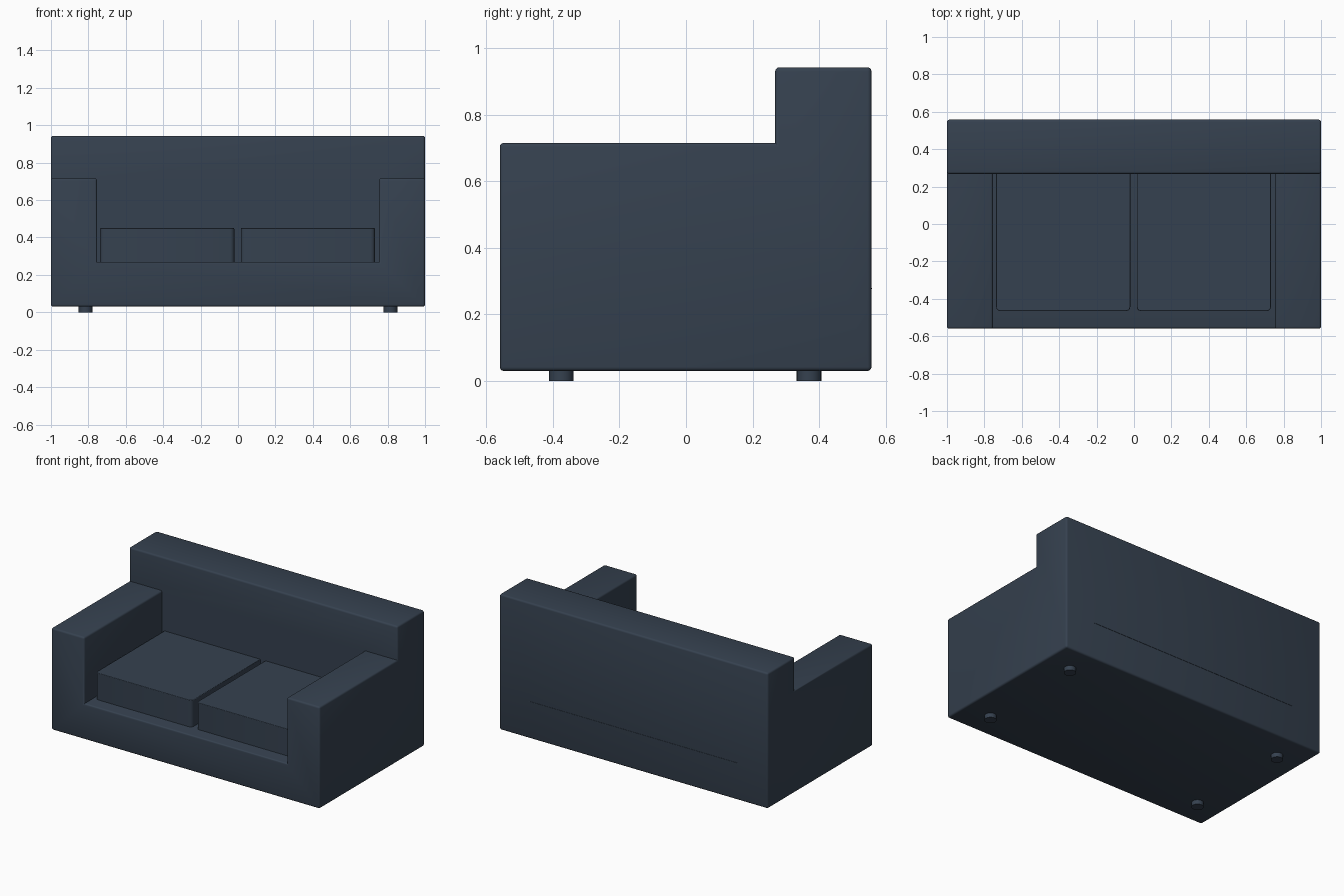
import bpy
import bmesh
from mathutils import Matrix

cube = bpy.data.objects.get("Cube")
if cube:
    bpy.data.objects.remove(cube, do_unlink=True)

# Single upholstery colour
fabric = bpy.data.materials.new("slate blue fabric")
fabric.use_nodes = True
colour = (0.036, 0.053, 0.079, 1)
fabric.diffuse_color = colour
fabric.node_tree.nodes["Principled BSDF"].inputs["Base Color"].default_value = colour


def add_object(name, bm):
    bmesh.ops.recalc_face_normals(bm, faces=bm.faces)
    mesh = bpy.data.meshes.new(name)
    bm.to_mesh(mesh)
    bm.free()
    mesh.materials.append(fabric)
    obj = bpy.data.objects.new(name, mesh)
    bpy.context.collection.objects.link(obj)
    return obj


def box(name, low, high):
    bm = bmesh.new()
    size = [b - a for a, b in zip(low, high)]
    centre = [(a + b) / 2 for a, b in zip(low, high)]
    bmesh.ops.create_cube(bm, size=1, matrix=Matrix.Translation(centre) @ Matrix.Diagonal((*size, 1)))
    return add_object(name, bm)


def smooth(obj):
    bpy.ops.object.select_all(action="DESELECT")
    obj.select_set(True)
    bpy.context.view_layer.objects.active = obj
    bpy.ops.object.shade_smooth_by_angle(angle=0.6)


def round_edges(obj, width, rule):
    bm = bmesh.new()
    bm.from_mesh(obj.data)
    edges = [e for e in bm.edges if rule(e)]
    bmesh.ops.bevel(bm, geom=edges, offset=width, segments=3, profile=0.5, affect="EDGES")
    bm.to_mesh(obj.data)
    bm.free()
    smooth(obj)


# Sofa body: full block with a T-shaped space cut above the arms and seat
BACK_Y, ARM_TOP, SEAT_TOP, ARM_IN = 0.268, 0.716, 0.27, 0.754
body = box("sofa_body", (-1, -0.56, 0.03), (1, 0.558, 0.943))

profile = [(ARM_IN, SEAT_TOP), (ARM_IN, ARM_TOP), (1.2, ARM_TOP), (1.2, 1.2)]
profile += [(-x, z) for x, z in reversed(profile)]
bm = bmesh.new()
face = bm.faces.new([bm.verts.new((x, -0.8, z)) for x, z in profile])
extruded = bmesh.ops.extrude_face_region(bm, geom=[face])["geom"]
bmesh.ops.translate(bm, vec=(0, BACK_Y + 0.8, 0),
                    verts=[v for v in extruded if isinstance(v, bmesh.types.BMVert)])
cutter = add_object("seat_space_cutter", bm)
cutter.hide_render = True

cut = body.modifiers.new("seat space", "BOOLEAN")
cut.operation = "DIFFERENCE"
cut.solver = "EXACT"
cut.object = cutter
bpy.context.view_layer.update()
result = bpy.data.meshes.new_from_object(body.evaluated_get(bpy.context.evaluated_depsgraph_get()))
body.modifiers.clear()
body.data = result
bpy.data.objects.remove(cutter, do_unlink=True)

# Soften only the outward corners
round_edges(body, 0.012, lambda e: e.is_convex and e.calc_face_angle(0) > 0.5)

# Seat cushions
for name, left, right in (("right_cushion", -0.737, -0.02), ("left_cushion", 0.015, 0.732)):
    cushion = box(name, (left, -0.465, SEAT_TOP - 0.01), (right, BACK_Y + 0.01, 0.45))

    def upright_front(e):
        return all(v.co.y < 0 for v in e.verts) and abs(e.verts[0].co.z - e.verts[1].co.z) > 0.1

    round_edges(cushion, 0.022, upright_front)
    round_edges(cushion, 0.004, lambda e: all(v.co.z > 0.44 for v in e.verts))

# Thin seam across the rear
box("rear_seam", (-0.78, 0.555, 0.276), (0.78, 0.56, 0.28))

# Short round feet
for side, x in (("right", -0.815), ("left", 0.815)):
    for end, y in (("front", -0.375), ("rear", 0.37)):
        bm = bmesh.new()
        bmesh.ops.create_cone(bm, cap_ends=True, segments=24, radius1=0.037, radius2=0.037,
                              depth=0.04, matrix=Matrix.Translation((x, y, 0.02)))
        smooth(add_object(f"{end}_{side}_foot", bm))
